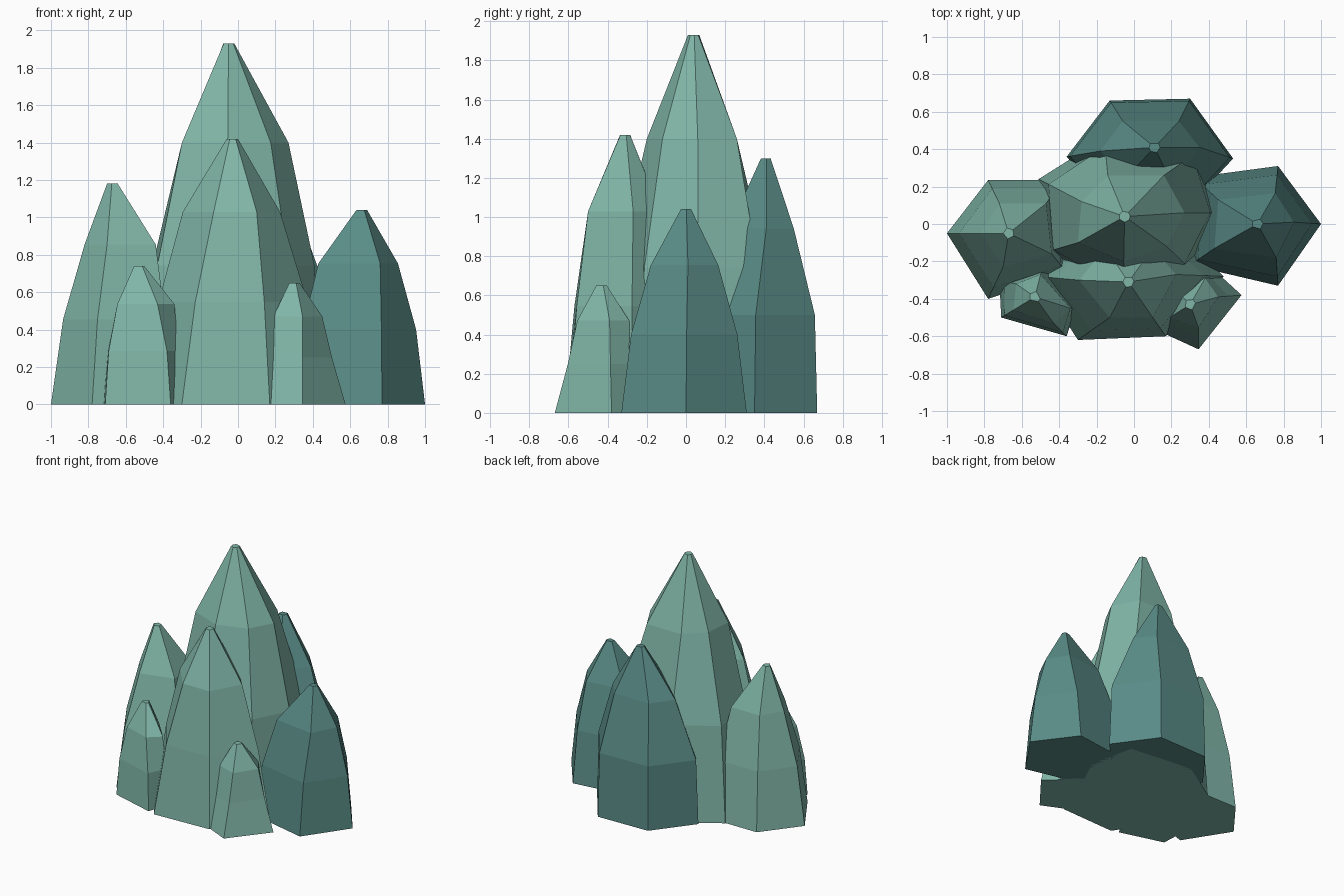
import bpy
import bmesh
from mathutils import Vector

# Start from an empty default scene
default_cube = bpy.data.objects.get("Cube")
if default_cube:
    bpy.data.objects.remove(default_cube, do_unlink=True)


def make_material(name, colour):
    material = bpy.data.materials.new(name)
    material.use_nodes = True
    material.diffuse_color = colour
    shader = material.node_tree.nodes["Principled BSDF"]
    shader.inputs["Base Color"].default_value = colour
    shader.inputs["Roughness"].default_value = 0.9
    return material


pale_green = make_material("pale_green_stone", (0.22, 0.47, 0.39, 1))
deep_teal = make_material("deep_teal_stone", (0.1, 0.26, 0.24, 1))

# Heights of the two bends, as fractions of the full height
LOWER_BEND, UPPER_BEND = 0.385, 0.725
TIP_RADIUS = 0.03


def make_spire(name, material, peak, foot, shoulder, taper):
    """Faceted spire: foot outline, lower bend, shoulder outline, blunt tip.

    taper is how far the lower bend has moved from the foot to the shoulder.
    """
    axis = Vector(peak[:2])
    height = peak[2]
    foot = [Vector(p) for p in foot]
    shoulder = [Vector(p) for p in shoulder]
    outlines = [
        (0, foot),
        (height * LOWER_BEND, [f.lerp(s, taper) for f, s in zip(foot, shoulder)]),
        (height * UPPER_BEND, shoulder),
        (height, [axis + (s - axis).normalized() * TIP_RADIUS for s in shoulder]),
    ]

    bm = bmesh.new()
    rings = [[bm.verts.new((*p, z)) for p in outline] for z, outline in outlines]

    # Side facets between neighbouring rings, then the two caps
    count = len(foot)
    for below, above in zip(rings, rings[1:]):
        for i in range(count):
            j = (i + 1) % count
            bm.faces.new((below[i], below[j], above[j], above[i]))
    bm.faces.new(reversed(rings[0]))
    bm.faces.new(rings[-1])
    bmesh.ops.recalc_face_normals(bm, faces=bm.faces[:])

    mesh = bpy.data.meshes.new(name)
    bm.to_mesh(mesh)
    bm.free()
    mesh.materials.append(material)
    spire = bpy.data.objects.new(name, mesh)
    bpy.context.collection.objects.link(spire)


# Tall spire in the middle
make_spire("central_spire", pale_green, (-.05, .04, 1.93),
           foot=[(-.05, -.4), (.3, -.24), (.45, .06), (.36, .4),
                 (-.16, .46), (-.51, .24), (-.47, -.15)],
           shoulder=[(-.055, -.2), (.175, -.12), (.27, .06), (.16, .26),
                     (-.14, .26), (-.28, .12), (-.3, -.1)],
           taper=0.23)

# Spire standing in front of the middle
make_spire("front_spire", pale_green, (-.03, -.31, 1.42),
           foot=[(-.3, -.62), (.17, -.6), (.48, -.28),
                 (.2, -.02), (-.25, -.02), (-.52, -.28)],
           shoulder=[(-.13, -.5), (.1, -.5), (.225, -.27),
                     (.1, -.13), (-.15, -.13), (-.295, -.3)],
           taper=0.42)

# Pale spire on the right
make_spire("right_spire", pale_green, (-.67, -.05, 1.18),
           foot=[(-1, -.05), (-.78, -.4), (-.36, -.26),
                 (-.38, .235), (-.78, .235)],
           shoulder=[(-.82, -.05), (-.7, -.23), (-.44, -.16),
                     (-.47, .11), (-.72, .11)],
           taper=0.36)

# Teal spires on the left and at the back
make_spire("left_teal_spire", deep_teal, (.66, 0, 1.04),
           foot=[(1, 0), (.77, .31), (.32, .25), (.3, -.22), (.77, -.33)],
           shoulder=[(.855, .01), (.755, .165), (.45, .13),
                     (.43, -.13), (.76, -.18)],
           taper=0.33)
make_spire("back_teal_spire", deep_teal, (.11, .41, 1.3),
           foot=[(.3, .67), (-.13, .66), (-.36, .36),
                 (-.15, .1), (.28, .08), (.53, .35)],
           shoulder=[(.24, .55), (-.06, .55), (-.18, .39),
                     (-.05, .24), (.2, .22), (.35, .41)],
           taper=0.1)

# Small shards at the front corners
make_spire("small_right_shard", pale_green, (-.53, -.39, .74),
           foot=[(-.71, -.5), (-.36, -.6), (-.31, -.44),
                 (-.48, -.22), (-.72, -.3)],
           shoulder=[(-.645, -.46), (-.43, -.53), (-.34, -.45),
                     (-.5, -.27), (-.63, -.32)],
           taper=0.28)
make_spire("small_left_shard", pale_green, (.3, -.43, .65),
           foot=[(.345, -.67), (.575, -.38), (.4, -.22), (.12, -.3), (.17, -.59)],
           shoulder=[(.345, -.555), (.45, -.39), (.38, -.29),
                     (.2, -.33), (.19, -.5)],
           taper=0.58)
